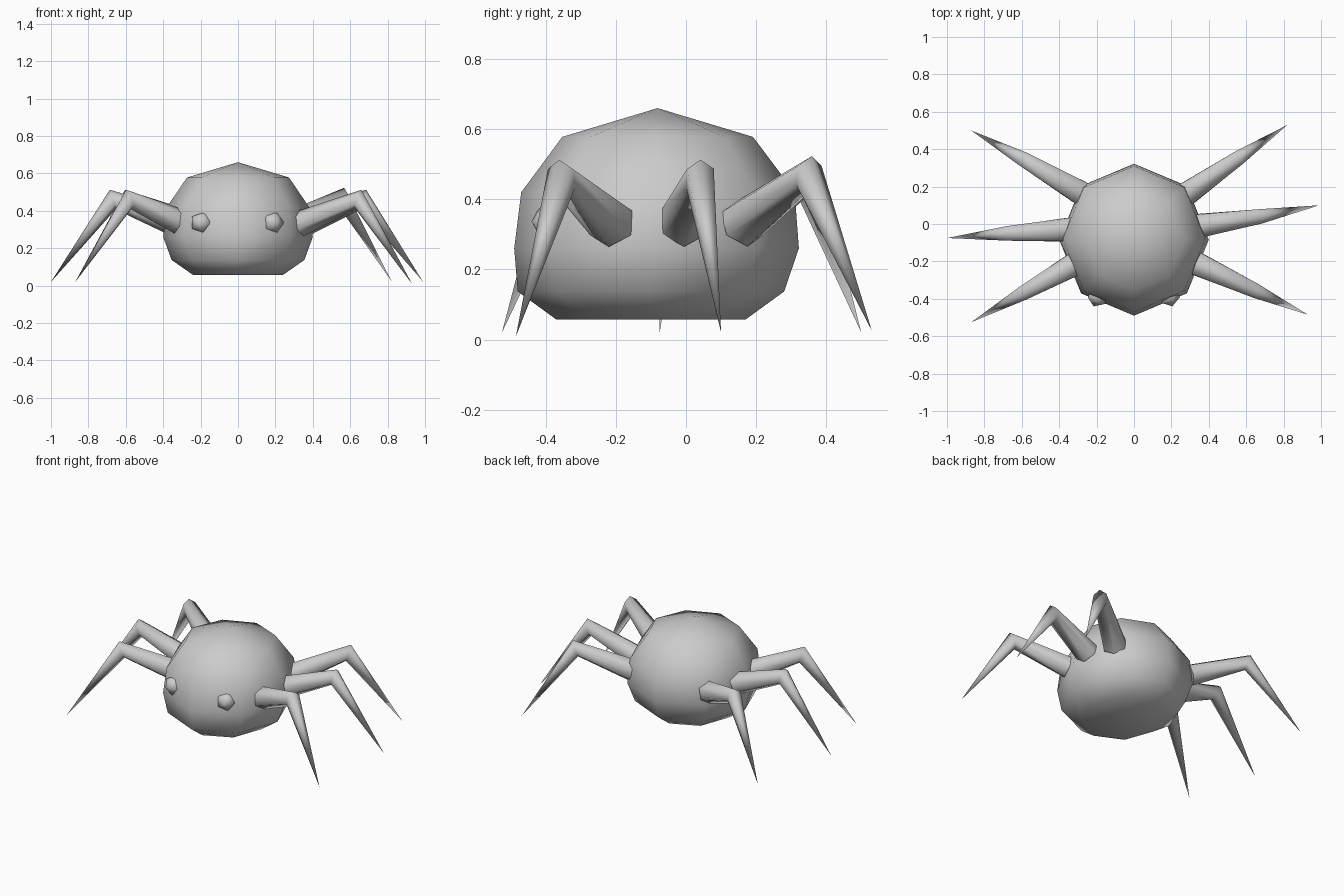
import bpy, bmesh, math
from mathutils import Vector

cube = bpy.data.objects.get("Cube")
if cube:
    bpy.data.objects.remove(cube)

# One flat grey for everything
grey = bpy.data.materials.new("plain_grey")
grey.use_nodes = True
grey.diffuse_color = (0.6, 0.6, 0.6, 1)
grey.node_tree.nodes["Principled BSDF"].inputs["Base Color"].default_value = (0.6, 0.6, 0.6, 1)


def finish(name, bm, angle):
    bmesh.ops.recalc_face_normals(bm, faces=bm.faces)
    mesh = bpy.data.meshes.new(name)
    bm.to_mesh(mesh)
    bm.free()
    mesh.materials.append(grey)
    obj = bpy.data.objects.new(name, mesh)
    bpy.context.collection.objects.link(obj)
    bpy.ops.object.select_all(action='DESELECT')
    obj.select_set(True)
    bpy.context.view_layer.objects.active = obj
    bpy.ops.object.shade_smooth_by_angle(angle=math.radians(angle))
    return obj


def bridge(bm, a, b):
    n = len(a)
    for i in range(n):
        bm.faces.new((a[i], a[(i + 1) % n], b[(i + 1) % n], b[i]))


def fan(bm, ring, point):
    tip = bm.verts.new(point)
    for i in range(len(ring)):
        bm.faces.new((ring[i], ring[(i + 1) % len(ring)], tip))


# Body: eight-sided rings, flat below and pointed on top
# x radius, y radius, y centre, height
BODY = [(0.24, 0.27, -0.10, 0.057), (0.355, 0.38, -0.10, 0.137),
        (0.40, 0.406, -0.084, 0.26), (0.38, 0.39, -0.08, 0.42),
        (0.273, 0.272, -0.081, 0.578)]
bm = bmesh.new()
rings = []
for rx, ry, cy, z in BODY:
    rings.append([bm.verts.new((rx * math.cos(k * math.pi / 4),
                                cy + ry * math.sin(k * math.pi / 4), z)) for k in range(8)])
for low, high in zip(rings, rings[1:]):
    bridge(bm, low, high)
bm.faces.new(rings[0])
fan(bm, rings[-1], (0, -0.081, 0.66))
finish("body", bm, 80)


# Legs: six-sided taper from hip to knee, then a spike to the ground
def leg(name, hip, knee, tip):
    hip, knee, tip = Vector(hip), Vector(knee), Vector(tip)
    upper = (knee - hip).normalized()
    lower = (tip - knee).normalized()
    bend = (upper + lower).normalized()
    side = upper.cross(lower).normalized()
    bm = bmesh.new()

    def ring(centre, axis, r_side, r_up):
        up = axis.cross(side).normalized()
        return [bm.verts.new(centre + side * r_side * math.cos(k * math.pi / 3 + math.pi / 6)
                             + up * r_up * math.sin(k * math.pi / 3 + math.pi / 6))
                for k in range(6)]

    start = ring(hip, upper, 0.073, 0.07)
    joint = ring(knee, bend, 0.045, 0.055)
    bridge(bm, start, joint)
    bm.faces.new(start)
    fan(bm, joint, tip)
    finish(name, bm, 80)


leg("front_left_leg", (0.33, -0.21, 0.33), (0.645, -0.355, 0.46), (0.93, -0.485, 0.01))
leg("middle_left_leg", (0.35, -0.01, 0.33), (0.67, 0.04, 0.46), (0.99, 0.10, 0.02))
leg("back_left_leg", (0.28, 0.16, 0.33), (0.555, 0.35, 0.47), (0.82, 0.53, 0.025))
leg("front_right_leg", (-0.31, -0.21, 0.34), (-0.585, -0.365, 0.46), (-0.87, -0.525, 0.02))
leg("middle_right_leg", (-0.35, -0.03, 0.34), (-0.67, -0.05, 0.46), (-1.0, -0.075, 0.02))
leg("back_right_leg", (-0.29, 0.17, 0.34), (-0.59, 0.345, 0.46), (-0.87, 0.50, 0.02))

# Eyes: small faceted balls half sunk into the body
for name, x, turn in (("left_eye", 0.185, 0.35), ("right_eye", -0.195, -0.35)):
    bm = bmesh.new()
    bmesh.ops.create_icosphere(bm, subdivisions=1, radius=0.061)
    eye = finish(name, bm, 80)
    eye.rotation_euler = Vector((turn, -1, 0)).to_track_quat('Z', 'Y').to_euler()
    eye.location = (x, -0.383, 0.337)
